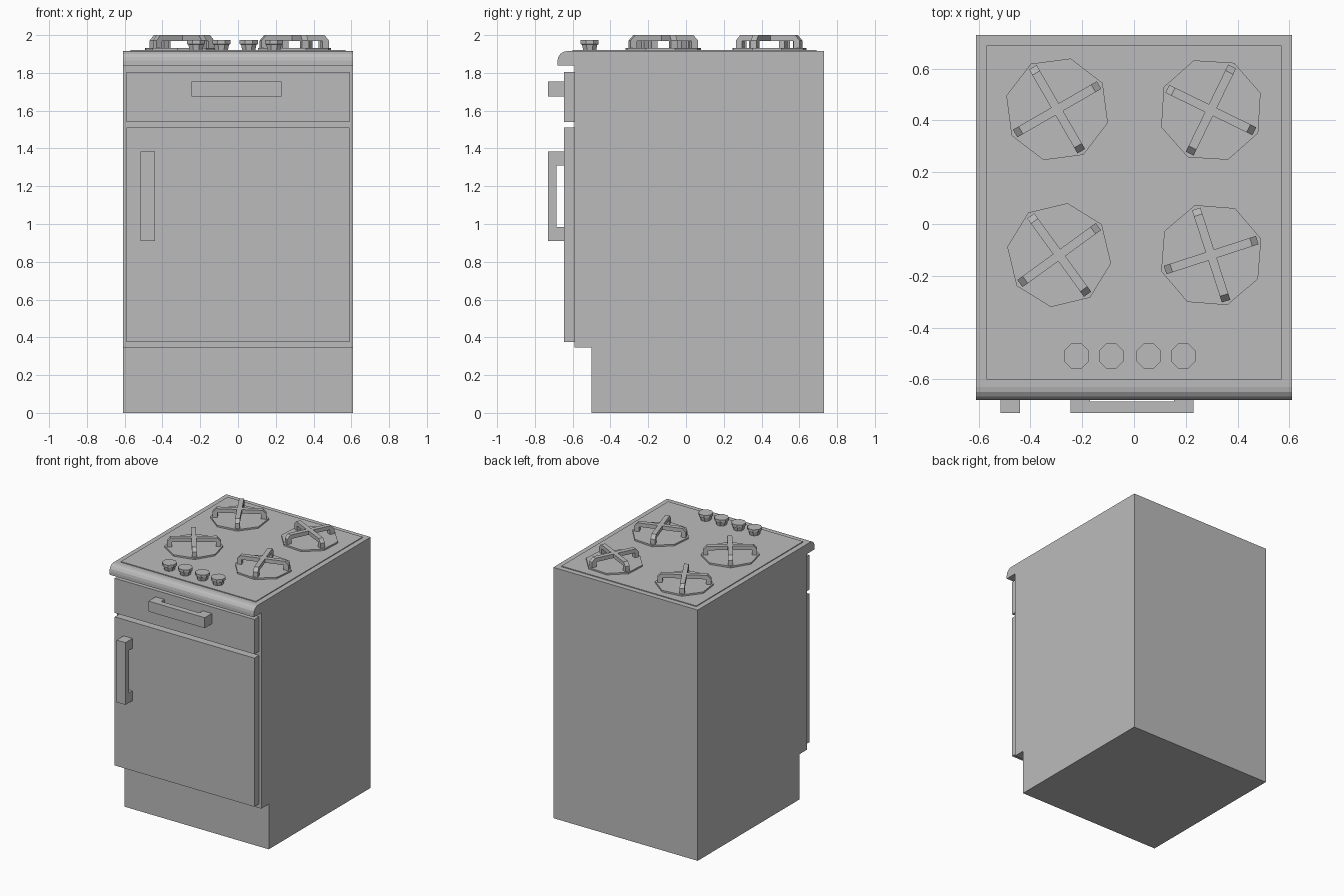
import bpy
import bmesh
from math import cos, sin, pi, radians
from mathutils import Matrix, Vector

if "Cube" in bpy.data.objects:
    bpy.data.objects.remove(bpy.data.objects["Cube"], do_unlink=True)

# Single grey enamel
grey = bpy.data.materials.new("grey enamel")
grey.use_nodes = True
colour = (0.5, 0.5, 0.5, 1)
grey.diffuse_color = colour
grey.node_tree.nodes["Principled BSDF"].inputs["Base Color"].default_value = colour


def finish(name, bm):
    bmesh.ops.recalc_face_normals(bm, faces=bm.faces)
    mesh = bpy.data.meshes.new(name)
    bm.to_mesh(mesh)
    bm.free()
    mesh.materials.append(grey)
    obj = bpy.data.objects.new(name, mesh)
    bpy.context.collection.objects.link(obj)
    return obj


def add_prism(bm, points, offset):
    """Extrude a closed polygon along an offset."""
    face = bm.faces.new([bm.verts.new(p) for p in points])
    new = bmesh.ops.extrude_face_region(bm, geom=[face])["geom"]
    verts = [g for g in new if isinstance(g, bmesh.types.BMVert)]
    bmesh.ops.translate(bm, verts=verts, vec=Vector(offset))
    return verts


def prism(name, points, offset):
    bm = bmesh.new()
    add_prism(bm, points, offset)
    return finish(name, bm)


def box(name, x0, x1, y0, y1, z0, z1):
    base = [(x0, y0, z0), (x1, y0, z0), (x1, y1, z0), (x0, y1, z0)]
    return prism(name, base, (0, 0, z1 - z0))


def ring(radius, z, sides, phase):
    return [(radius * cos(phase + 2 * pi * i / sides),
             radius * sin(phase + 2 * pi * i / sides), z) for i in range(sides)]


# Cabinet: side profile with toe kick and rounded worktop lip
TOP = 1.915
profile = [(0.73, 0), (-0.5, 0), (-0.5, 0.345), (-0.59, 0.345), (-0.59, 1.84), (-0.68, 1.84)]
profile += [(-0.63 - 0.05 * cos(a), TOP - 0.05 + 0.05 * sin(a))
            for a in [radians(d) for d in (0, 22.5, 45, 67.5, 90)]]
profile.append((0.73, TOP))
prism("cabinet_body", [(-0.61, y, z) for y, z in profile], (1.22, 0, 0))

# Door, drawer and hob plate
box("door", -0.59, 0.59, -0.645, -0.585, 0.375, 1.51)
box("drawer_front", -0.59, 0.59, -0.645, -0.585, 1.54, 1.805)
box("hob_plate", -0.57, 0.57, -0.6, 0.69, TOP - 0.005, TOP + 0.006)


# U-shaped handles
def u_profile(start, end):
    leg, front, inner, back = 0.075, -0.73, -0.685, -0.64
    return [(start, back), (start, front), (end, front), (end, back),
            (end - leg, back), (end - leg, inner), (start + leg, inner), (start + leg, back)]


prism("door_handle", [(-0.515, y, z) for z, y in u_profile(0.91, 1.385)], (0.075, 0, 0))
prism("drawer_handle", [(x, y, 1.675) for x, y in u_profile(-0.245, 0.23)], (0, 0, 0.08))

# Burners: octagonal base with a crossed pan support
arm_half = [(0.187, 1.93), (0.187, 1.972), (0.162, 2.0)]
arm_inner = [(0.152, 1.97), (0.152, 1.93)]
arm = arm_half + [(-r, z) for r, z in reversed(arm_half)]
arm += [(-r, z) for r, z in reversed(arm_inner)] + arm_inner
WIDTH = 0.034

burners = {
    "back_right": (-0.297, 0.443, 30),
    "back_left": (0.297, 0.44, 64),
    "front_right": (-0.289, -0.12, 36),
    "front_left": (0.298, -0.12, 18),
}
for place, (x, y, degrees) in burners.items():
    phase = radians(degrees)
    base = prism(place + "_burner_base", ring(0.203, TOP, 8, phase), (0, 0, 0.018))
    base.location = (x, y, 0)
    bm = bmesh.new()
    for turn in (0, pi / 2):
        old = set(bm.verts)
        add_prism(bm, [(r, -WIDTH / 2, z) for r, z in arm], (0, WIDTH, 0))
        bmesh.ops.rotate(bm, verts=[v for v in bm.verts if v not in old],
                         cent=(0, 0, 0), matrix=Matrix.Rotation(phase + turn, 3, "Z"))
    finish(place + "_pan_support", bm).location = (x, y, 0)

# Knobs: flared stem under a flat cap
knob_rings = [(0.036, 0), (0.044, 0.034), (0.052, 0.038), (0.052, 0.058)]
for i, x in enumerate((-0.222, -0.088, 0.057, 0.19)):
    bm = bmesh.new()
    rows = [[bm.verts.new(p) for p in ring(r, z, 8, pi / 8)] for r, z in knob_rings]
    for low, high in zip(rows, rows[1:]):
        for k in range(8):
            n = (k + 1) % 8
            bm.faces.new((low[k], low[n], high[n], high[k]))
    bm.faces.new(rows[0])
    bm.faces.new(rows[-1])
    finish(f"knob_{i + 1}", bm).location = (x, -0.51, TOP)
